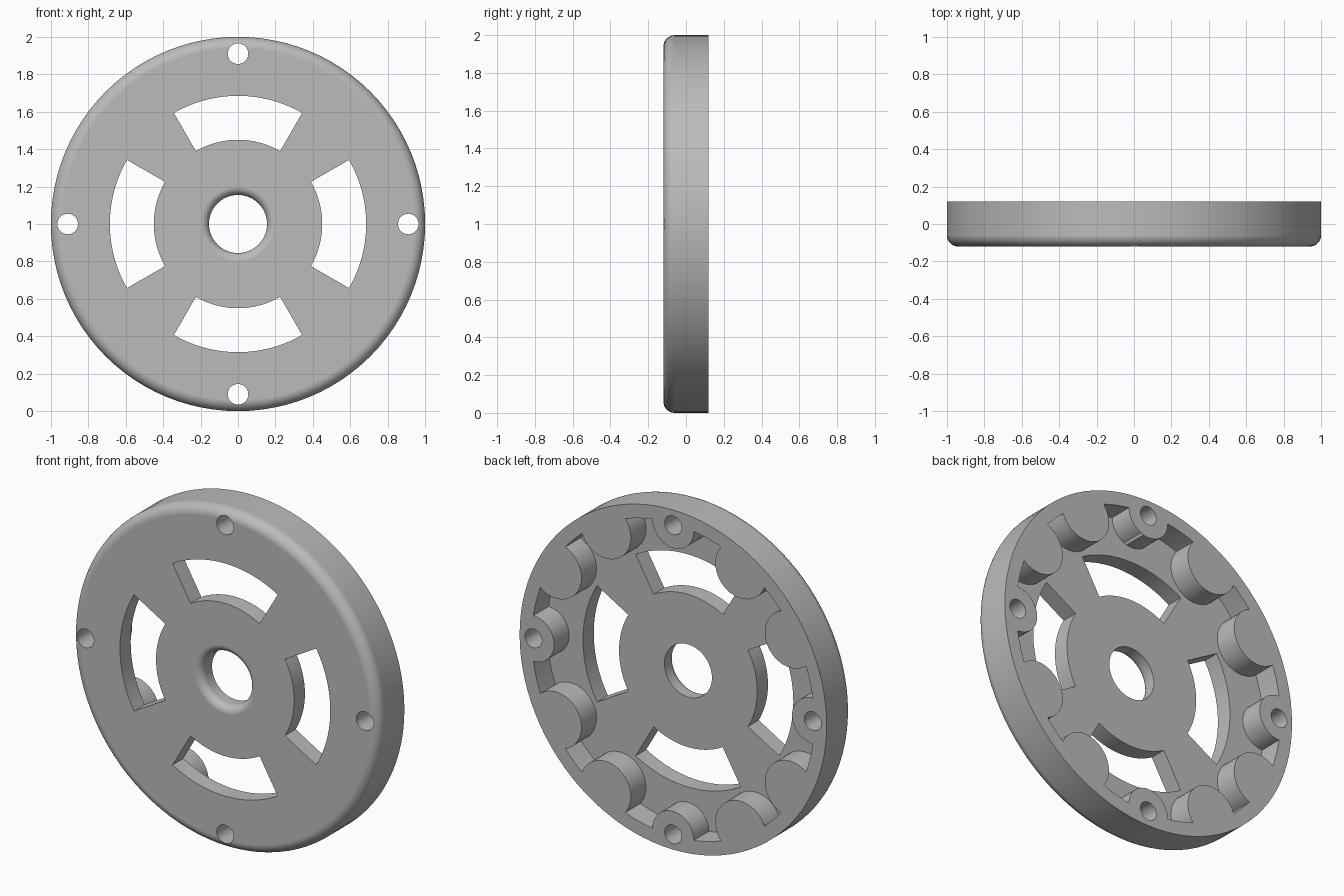
import bpy, bmesh
from math import sin, cos, pi, radians
from mathutils import Vector, Matrix

if "Cube" in bpy.data.objects:
    bpy.data.objects.remove(bpy.data.objects["Cube"])

HALF = 0.12             # half of the disc thickness
FLOOR = -0.02           # back surface of the front plate
CENTRE = Vector((0, 0, 1))
HOLE_RADIUS = 0.91

grey = bpy.data.materials.new("plain grey")
grey.use_nodes = True
colour = (0.5, 0.5, 0.5, 1)
grey.diffuse_color = colour
grey.node_tree.nodes["Principled BSDF"].inputs["Base Color"].default_value = colour


def make(name, bm):
    bmesh.ops.recalc_face_normals(bm, faces=bm.faces)
    mesh = bpy.data.meshes.new(name)
    bm.to_mesh(mesh)
    bm.free()
    mesh.materials.append(grey)
    ob = bpy.data.objects.new(name, mesh)
    ob.location = CENTRE
    bpy.context.collection.objects.link(ob)
    return ob


def arc(radius, start, end, steps, cx=0, cz=0):
    angles = [start + (end - start) * i / steps for i in range(steps + 1)]
    return [(cx + radius * cos(a), cz + radius * sin(a)) for a in angles]


def add_prism(bm, outline, y0, y1):
    """Extrude an (x, z) outline along y."""
    face = bm.faces.new([bm.verts.new((x, y0, z)) for x, z in outline])
    new = bmesh.ops.extrude_face_region(bm, geom=[face])["geom"]
    verts = [v for v in new if isinstance(v, bmesh.types.BMVert)]
    bmesh.ops.translate(bm, verts=verts, vec=(0, y1 - y0, 0))


def add_cylinder(bm, radius, distance, angle, y0, y1, sides=48):
    ring = arc(radius, 0, 2 * pi, sides, distance * cos(angle), distance * sin(angle))
    add_prism(bm, ring[:-1], y0, y1)


def subtract(target, cutter):
    cutter.hide_render = True
    mod = target.modifiers.new("cut", "BOOLEAN")
    mod.operation = "DIFFERENCE"
    mod.solver = "EXACT"
    mod.object = cutter
    bpy.context.view_layer.objects.active = target
    bpy.ops.object.modifier_apply(modifier=mod.name)
    bpy.data.objects.remove(cutter)


# Turned disc: rounded front rim and rounded mouth of the centre bore
BORE, BORE_FILLET, RIM_FILLET = 0.155, 0.045, 0.06
profile = [(BORE, HALF), (1, HALF)]
profile += arc(RIM_FILLET, 0, -pi / 2, 8, 1 - RIM_FILLET, RIM_FILLET - HALF)
profile += arc(BORE_FILLET, -pi / 2, -pi, 8, BORE + BORE_FILLET, BORE_FILLET - HALF)
bm = bmesh.new()
verts = [bm.verts.new((r, y, 0)) for r, y in profile]
edges = [bm.edges.new((v, verts[(i + 1) % len(verts)])) for i, v in enumerate(verts)]
bmesh.ops.spin(bm, geom=verts + edges, cent=(0, 0, 0), axis=(0, 1, 0),
               angle=2 * pi, steps=96, use_merge=True)
bmesh.ops.remove_doubles(bm, verts=bm.verts, dist=1e-5)
disc = make("mounting_disc", bm)

# Rear cavity, leaving twelve round bosses standing along its wall
bm = bmesh.new()
add_cylinder(bm, 0.92, 0, 0, FLOOR, HALF + 0.1, 96)
cavity = make("cavity_cutter", bm)
for i in range(12):
    bm = bmesh.new()
    radius, distance = (0.135, HOLE_RADIUS) if i % 3 == 0 else (0.165, 0.88)
    add_cylinder(bm, radius, distance, i * pi / 6, FLOOR - 0.1, HALF + 0.2)
    subtract(cavity, make("boss_cutter", bm))
subtract(disc, cavity)

# Four curved windows and four screw holes
bm = bmesh.new()
for i in range(4):
    mid = i * pi / 2
    lo, hi = mid - radians(30), mid + radians(30)
    add_prism(bm, arc(0.685, lo, hi, 20) + arc(0.45, hi, lo, 20), -0.3, 0.3)
    add_cylinder(bm, 0.055, HOLE_RADIUS, mid, -0.3, 0.3, 32)
subtract(disc, make("opening_cutter", bm))

# Smooth curved walls, crisp edges, flat faces kept flat
bpy.ops.object.select_all(action="DESELECT")
disc.select_set(True)
bpy.context.view_layer.objects.active = disc
bpy.ops.object.shade_smooth_by_angle(angle=radians(30))
normals = disc.modifiers.new("flat faces", "WEIGHTED_NORMAL")
normals.keep_sharp = True
normals.weight = 100
